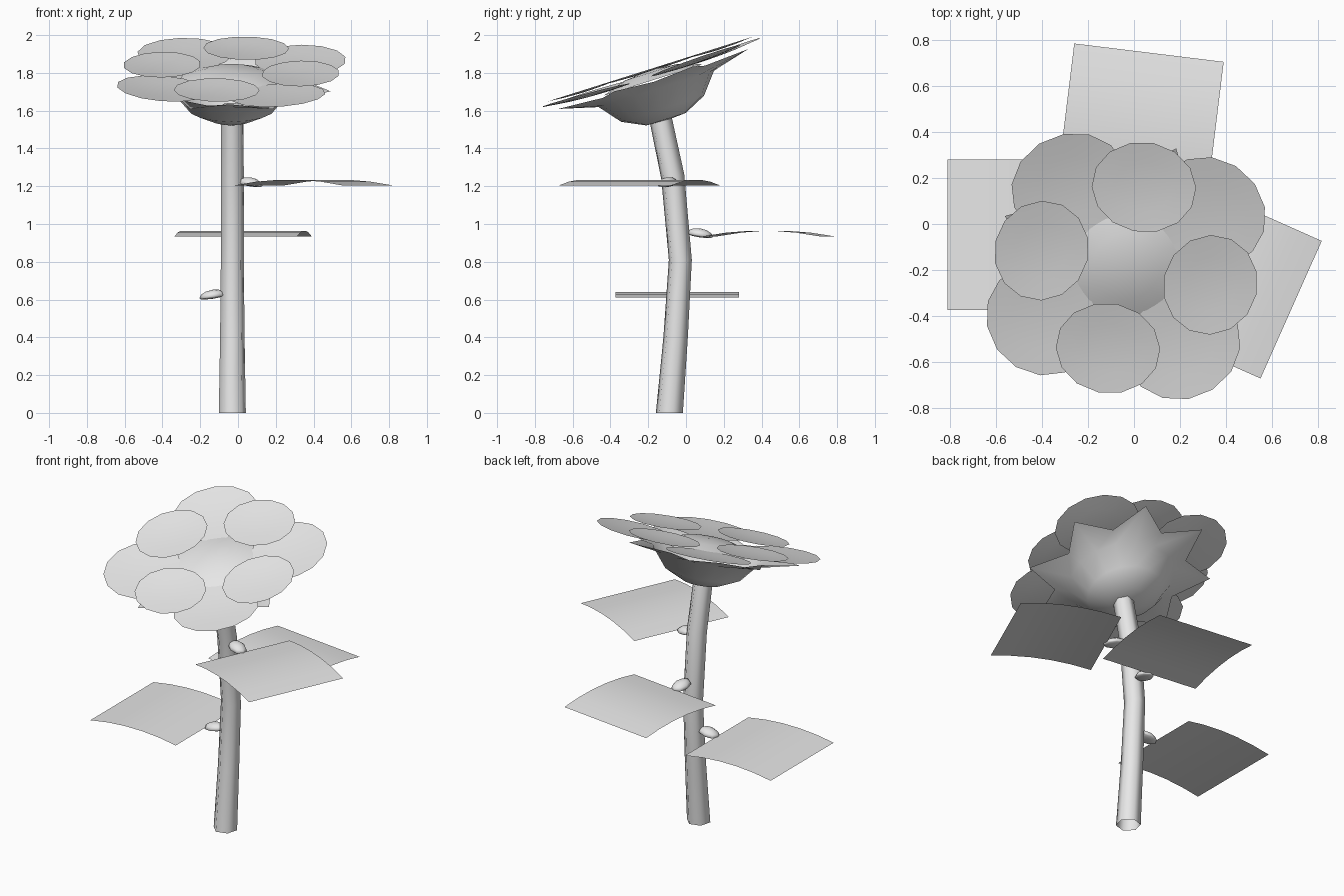
import bpy, bmesh
from math import sin, cos, pi, radians, atan
from mathutils import Matrix, Vector

old = bpy.data.objects.get("Cube")
if old:
    bpy.data.objects.remove(old, do_unlink=True)

GREY = (0.8, 0.8, 0.8, 1)
mat = bpy.data.materials.new("plain grey")
mat.use_nodes = True
mat.diffuse_color = GREY
mat.node_tree.nodes["Principled BSDF"].inputs["Base Color"].default_value = GREY


def finish(name, bm, matrix=Matrix()):
    mesh = bpy.data.meshes.new(name)
    bm.to_mesh(mesh)
    bm.free()
    mesh.transform(matrix)
    mesh.materials.append(mat)
    mesh.shade_smooth()
    obj = bpy.data.objects.new(name, mesh)
    bpy.context.collection.objects.link(obj)
    return obj


def bridge(bm, low, high):
    n = len(low)
    for i in range(n):
        j = (i + 1) % n
        bm.faces.new((low[i], low[j], high[j], high[i]))


def cap(bm, ring, centre, up=True):
    tip = bm.verts.new(centre)
    for a, b in zip(ring, ring[1:] + ring[:1]):
        bm.faces.new((a, b, tip) if up else (b, a, tip))


def circle(bm, r, z, n=16):
    return [bm.verts.new((r * cos(2 * pi * i / n), r * sin(2 * pi * i / n), z))
            for i in range(n)]


# Bent six-sided stem, open at the ends: (y, z, radius)
STEM_X = -0.03
path = [(-0.088, 0, 0.074), (-0.055, 0.4, 0.067), (-0.03, 0.81, 0.063),
        (-0.07, 1.25, 0.063), (-0.15, 1.63, 0.06)]
bm = bmesh.new()
rings = []
for y, z, r in path:
    lean = 0.2 * (z > 1)
    ring = []
    for i in range(6):
        a = radians(15 + 60 * i)
        ring.append(bm.verts.new((STEM_X + r * cos(a), y + r * sin(a),
                                  z + lean * r * sin(a))))
    rings.append(ring)
for low, high in zip(rings, rings[1:]):
    bridge(bm, low, high)
finish("stem", bm)

# Tilted frame shared by all parts of the bloom
head = Matrix.Translation((-0.035, -0.19, 1.82)) @ Matrix.Rotation(radians(17.5), 4, 'X')

# Bowl under the bloom, opening into eight pointed sepals
bm = bmesh.new()
rings = [circle(bm, r, z) for r, z in ((0.11, -0.278), (0.23, -0.22), (0.32, -0.11))]
star = []
for i in range(16):
    a = radians(22.5 * i)
    r, z = (0.57, -0.055) if i % 2 else (0.4, -0.07)
    star.append(bm.verts.new((r * cos(a), r * sin(a), z)))
rings.append(star)
for low, high in zip(rings, rings[1:]):
    bridge(bm, low, high)
cap(bm, rings[0], (0, 0, -0.285), up=False)
finish("sepal_bowl", bm, head)

# Domed flower centre
bm = bmesh.new()
rim, mid = circle(bm, 0.275, -0.06), circle(bm, 0.15, -0.018)
bridge(bm, rim, mid)
cap(bm, mid, (0, 0, -0.005))
finish("flower_centre", bm, head)


# Rounded petals in two alternating layers
def petal(name, angle, dist, length, width, z, slope):
    bm = bmesh.new()
    rings = []
    for s, sag in ((1, 0), (0.55, -0.008)):
        ring = []
        for i in range(14):
            a = 2 * pi * i / 14
            u = s * length * cos(a)
            ring.append(bm.verts.new((dist + u, s * width * sin(a), z + sag + slope * u)))
        rings.append(ring)
    bridge(bm, *rings)
    cap(bm, rings[1], (dist, 0, z - 0.012))
    finish(name, bm, head @ Matrix.Rotation(radians(angle), 4, 'Z'))


for k in range(4):
    petal(f"upper_petal_{k + 1}", 78 + 90 * k, 0.375, 0.205, 0.228, 0.0, 0.0)
    petal(f"lower_petal_{k + 1}", 34 + 90 * k, 0.44, 0.235, 0.26, -0.03, 0.06)


# Arched square leaves, each with a small bud where it meets the stem
def leaf(name, angle, y, z):
    place = Matrix.Translation((STEM_X, y, z)) @ Matrix.Rotation(radians(angle), 4, 'Z')
    bm = bmesh.new()
    rows = []
    for i in range(6):
        t = i / 5
        h = 0.03 * (1 - (2 * t - 1) ** 2)
        rows.append([bm.verts.new((0.16 + 0.62 * t, s * 0.327, h)) for s in (-1, 1)])
    for a, b in zip(rows, rows[1:]):
        bm.faces.new((a[0], b[0], b[1], a[1]))
    finish(name, bm, place)

    bm = bmesh.new()
    bmesh.ops.create_uvsphere(bm, u_segments=8, v_segments=6, radius=1)
    for v in bm.verts:
        up = v.co.z
        flat = 0.036 if up > 0 else 0.012
        v.co = Vector((0.105 + 0.07 * v.co.x, 0.05 * v.co.y,
                       0.006 + flat * up - 0.01 * v.co.x))
    finish(name + "_bud", bm, place)


leaf("high_leaf", -24, -0.055, 1.205)
leaf("middle_leaf", 83, -0.03, 0.935)
leaf("low_leaf", 180, -0.047, 0.61)
